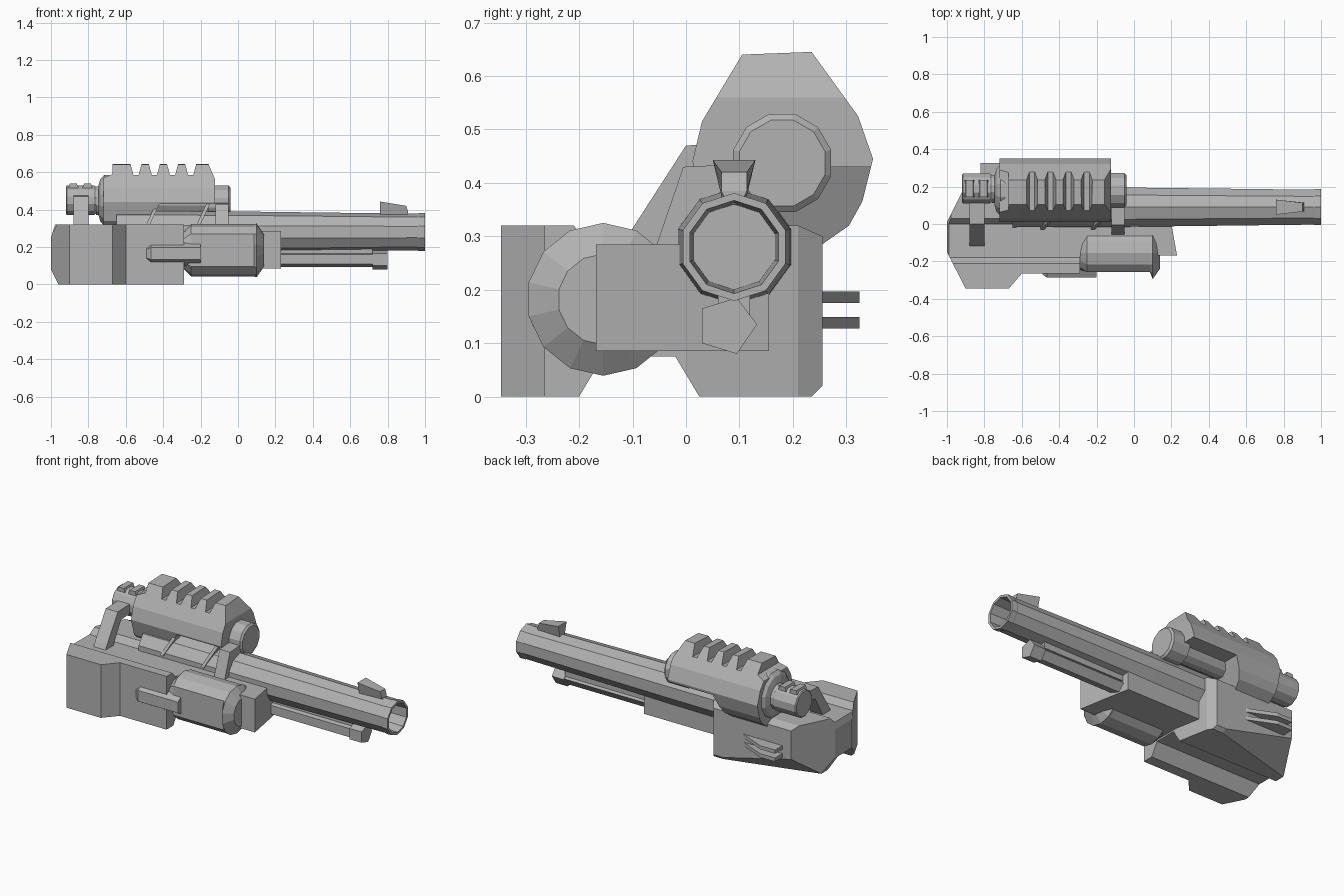
import bpy, bmesh, math
from mathutils import Vector

cube = bpy.data.objects.get("Cube")
if cube:
    bpy.data.objects.remove(cube, do_unlink=True)

metal = bpy.data.materials.new("grey metal")
metal.use_nodes = True
GREY = (0.45, 0.45, 0.45, 1)
metal.diffuse_color = GREY
metal.node_tree.nodes["Principled BSDF"].inputs["Base Color"].default_value = GREY


def finish(name, bm):
    bmesh.ops.recalc_face_normals(bm, faces=bm.faces)
    mesh = bpy.data.meshes.new(name)
    bm.to_mesh(mesh)
    bm.free()
    mesh.materials.append(metal)
    ob = bpy.data.objects.new(name, mesh)
    bpy.context.collection.objects.link(ob)
    return ob


def prism(name, axis, pts, lo, hi):
    """Extrude a 2D outline along one axis; outline is in the other two, in xyz order."""
    place = {"x": lambda p, t: (t, p[0], p[1]),
             "y": lambda p, t: (p[0], t, p[1]),
             "z": lambda p, t: (p[0], p[1], t)}[axis]
    bm = bmesh.new()
    a = [bm.verts.new(place(p, lo)) for p in pts]
    b = [bm.verts.new(place(p, hi)) for p in pts]
    bm.faces.new(a)
    bm.faces.new(b)
    for i in range(len(pts)):
        j = (i + 1) % len(pts)
        bm.faces.new((a[i], a[j], b[j], b[i]))
    return finish(name, bm)


def box(name, x, y, z):
    return prism(name, "x", [(y[0], z[0]), (y[1], z[0]), (y[1], z[1]), (y[0], z[1])], *x)


def turned(name, cy, cz, rings, sides, y_min=None, flat_to=0):
    """Turned part along x from (x, radius) rings, optionally flattened at y_min."""
    bm = bmesh.new()
    loops = []
    for x, r in rings:
        loop = []
        for i in range(sides):
            t = 2 * math.pi * (i + 0.5) / sides
            y = cy + r * math.cos(t)
            if y_min is not None and x <= flat_to:
                y = max(y, y_min)
            loop.append(bm.verts.new((x, y, cz + r * math.sin(t))))
        loops.append(loop)
    for a, b in zip(loops, loops[1:]):
        for i in range(sides):
            j = (i + 1) % sides
            bm.faces.new((a[i], a[j], b[j], b[i]))
    bm.faces.new(loops[0])
    bm.faces.new(loops[-1])
    return finish(name, bm)


def intersect(ob, other):
    """Keep only the volume shared with another outline, then drop that outline."""
    mod = ob.modifiers.new("shape", "BOOLEAN")
    mod.operation = "INTERSECT"
    mod.solver = "EXACT"
    mod.object = other
    bpy.context.view_layer.update()
    graph = bpy.context.evaluated_depsgraph_get()
    mesh = bpy.data.meshes.new_from_object(ob.evaluated_get(graph))
    ob.modifiers.clear()
    ob.data = mesh
    bpy.data.objects.remove(other, do_unlink=True)


def slice_off(ob, point, normal):
    bm = bmesh.new()
    bm.from_mesh(ob.data)
    geom = bm.verts[:] + bm.edges[:] + bm.faces[:]
    cut = bmesh.ops.bisect_plane(bm, geom=geom, plane_co=point, plane_no=normal, clear_outer=True)
    edges = [e for e in cut["geom_cut"] if isinstance(e, bmesh.types.BMEdge)]
    bmesh.ops.holes_fill(bm, edges=edges)
    bmesh.ops.recalc_face_normals(bm, faces=bm.faces)
    bm.to_mesh(ob.data)
    bm.free()


# Rear housing: cross-section with an underside channel, trimmed to its plan and end
housing = prism("rear_housing", "x", [
    (-0.35, 0), (-0.2, 0), (-0.155, 0.075), (-0.02, 0.075), (0.025, 0), (0.235, 0),
    (0.255, 0.02), (0.255, 0.3), (0.21, 0.32), (0.03, 0.32), (0, 0.285),
    (-0.18, 0.285), (-0.21, 0.32), (-0.35, 0.32)], -1.05, -0.2)
intersect(housing, prism("plan", "z", [
    (-1, -0.15), (-0.9, -0.346), (-0.67, -0.346), (-0.6, -0.265), (-0.29, -0.265),
    (-0.29, 0), (-0.33, 0.21), (-0.37, 0.27), (-0.87, 0.27), (-1, 0.01)], -0.1, 0.5))
intersect(housing, prism("end", "y", [
    (-0.96, -0.1), (-0.96, 0), (-1.0, 0.08), (-1.0, 0.25), (-0.975, 0.33),
    (-0.1, 0.33), (-0.1, -0.1)], -0.5, 0.5))
corner = Vector((-0.36, 0.25, 0))
slope = (Vector((-0.96, 0.085, 0)) - corner).cross(Vector((-0.88, 0.255, 0.13)) - corner)
slice_off(housing, corner, slope if slope.y > 0 else -slope)

# Cooling fins on the back of the housing
for i, z in enumerate((0.127, 0.175)):
    prism(f"side_fin_{i + 1}", "z",
          [(-0.82, 0.2), (-0.82, 0.325), (-0.72, 0.325), (-0.55, 0.25), (-0.55, 0.2)], z, z + 0.022)

# Receiver block with a slanted front
prism("receiver_block", "z", [(-0.32, -0.168), (0.23, -0.168), (0.2, 0), (0.17, 0.155), (-0.38, 0.155)],
      0.085, 0.285)

# Hollow main barrel
turned("barrel", 0.09, 0.28, [(-0.65, 0.113), (0, 0.11), (0.96, 0.098), (0.965, 0.101),
                              (1.0, 0.101), (1.0, 0.087), (0.84, 0.08)], 10)

# Side canister and its feed peg
turned("side_canister", -0.155, 0.182, [(-0.29, 0.1), (-0.25, 0.14), (0.085, 0.14), (0.1, 0.143),
                                        (0.14, 0.085)], 14, -0.257, 0.09)
turned("feed_peg", -0.23, 0.165, [(-0.49, 0.045), (-0.465, 0.066), (-0.2, 0.066)], 6)

# Rod under the barrel with a heavier end
pentagon = [(0.03, 0.165), (0.095, 0.185), (0.133, 0.135), (0.095, 0.08), (0.03, 0.1)]
prism("lower_rod", "x", [(0.08 + (y - 0.08) * 0.85, 0.14 + (z - 0.14) * 0.8) for y, z in pentagon],
      0.1, 0.75)
prism("lower_rod_end", "x", pentagon, 0.72, 0.8)
box("rod_rail", (0.1, 0.72), (0.06, 0.12), (0.15, 0.2))

# Front sight, wider at the top and rear
sight = prism("front_sight", "y", [(0.76, 0.36), (0.76, 0.443), (0.9, 0.42), (0.91, 0.385), (0.91, 0.36)],
              0.05, 0.13)
for v in sight.data.vertices:
    narrow = (0.5 if v.co.z < 0.38 else 1) * (0.6 if v.co.x > 0.85 else 1)
    v.co.y = 0.09 + (v.co.y - 0.09) * narrow

# Ribbed scope shroud: side outline with grooves, intersected with its cross-section
outline = [(-0.5, 0.26), (-0.72, 0.26), (-0.72, 0.57), (-0.67, 0.59), (-0.67, 0.66)]
for x in (-0.545, -0.447, -0.35, -0.253):
    outline += [(x - 0.034, 0.66), (x - 0.014, 0.585), (x + 0.014, 0.585), (x + 0.034, 0.66)]
outline += [(-0.165, 0.66), (-0.122, 0.56), (-0.122, 0.43), (-0.42, 0.43)]
shroud = prism("scope_shroud", "y", outline, -0.1, 0.5)
intersect(shroud, prism("section", "x", [
    (0.105, 0.64), (0.235, 0.645), (0.322, 0.525), (0.35, 0.445), (0.33, 0.365), (0.305, 0.32),
    (0.255, 0.285), (0.18, 0.268), (0.1, 0.285), (0.04, 0.34), (0.012, 0.44), (0.03, 0.515)], -1, 0))

# Scope tube, lens and rear eyepiece
turned("scope_tube", 0.18, 0.44, [(-0.76, 0.07), (-0.1, 0.07)], 12)
turned("scope_lens", 0.18, 0.437, [(-0.16, 0.095), (-0.05, 0.095), (-0.04, 0.083)], 12)
turned("scope_collar", 0.18, 0.45, [(-0.745, 0.085), (-0.735, 0.12), (-0.715, 0.14), (-0.69, 0.14)], 12)
turned("eyepiece", 0.19, 0.45, [(-0.92, 0.075), (-0.915, 0.082), (-0.77, 0.082), (-0.76, 0.075),
                                (-0.7, 0.075)], 12)
for i, x in enumerate((-0.88, -0.805)):
    prism(f"eyepiece_rib_{i + 1}", "y", [(x - 0.032, 0.5), (x - 0.018, 0.54), (x + 0.018, 0.54),
                                         (x + 0.032, 0.5)], 0.145, 0.235)

# Leaning brackets carrying the scope
prism("rear_bracket", "x", [(-0.125, 0.27), (-0.1, 0.315), (0, 0.47), (0.13, 0.475), (0.13, 0.42),
                            (0.03, 0.41), (-0.05, 0.27)], -0.88, -0.8)
prism("front_bracket", "x", [(-0.06, 0.27), (-0.005, 0.43), (0.1, 0.435), (0.1, 0.39), (0.035, 0.37),
                             (0, 0.27)], -0.12, -0.05)

# Thin slanted struts beside the barrel
for i, x in enumerate((-0.5, -0.23)):
    strut = prism(f"slanted_strut_{i + 1}", "y", [(x, 0.3), (x + 0.02, 0.3), (x + 0.08, 0.43), (x + 0.06, 0.43)],
                  -0.03, 0.01)
    for v in strut.data.vertices:
        v.co.y += (v.co.z - 0.3) * 0.5
